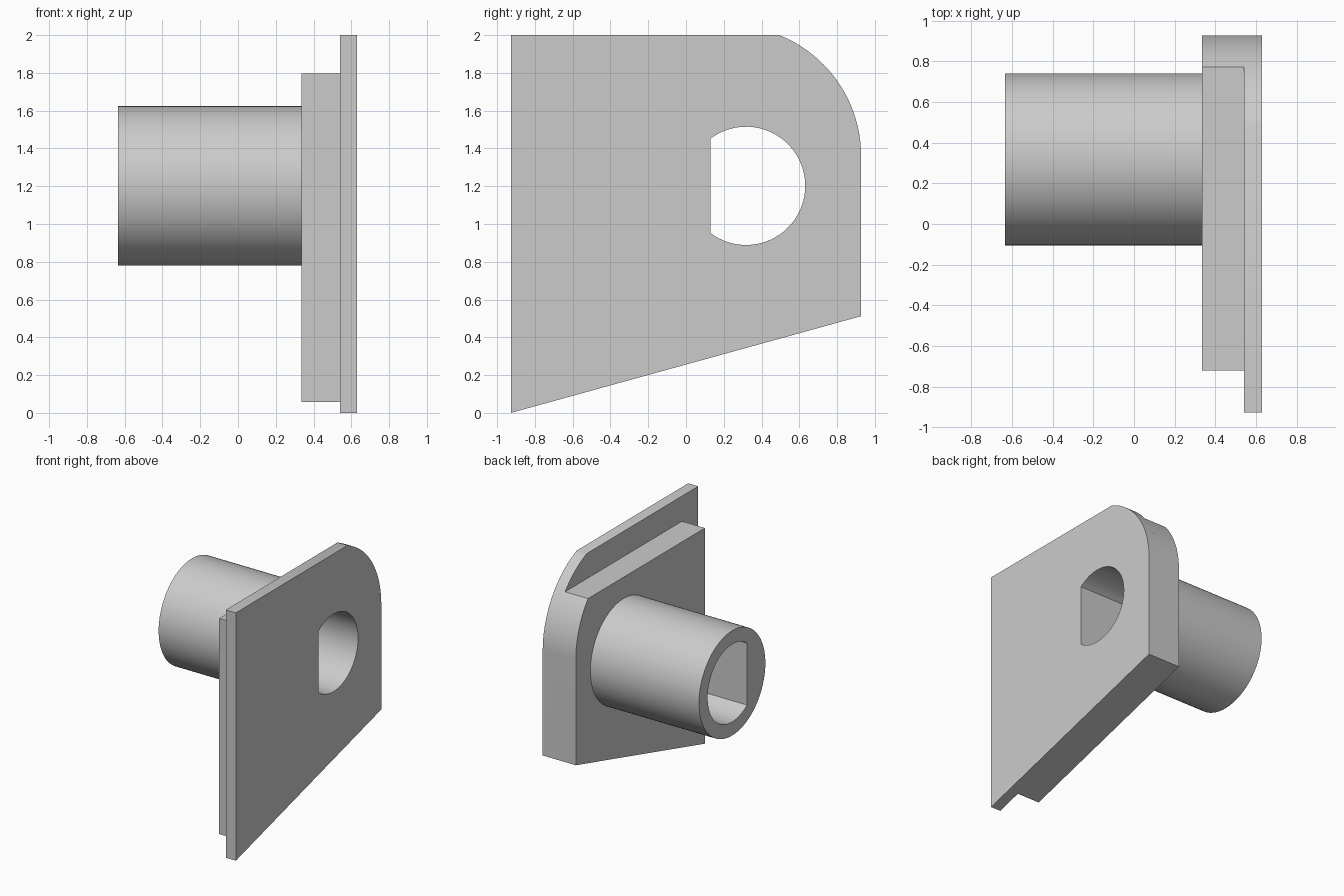
import bpy
import bmesh
from math import asin, acos, cos, sin, pi

cube = bpy.data.objects.get("Cube")
if cube:
    bpy.data.objects.remove(cube, do_unlink=True)

grey = bpy.data.materials.new("plain grey")
grey.use_nodes = True
color = (0.6, 0.6, 0.6, 1)
grey.diffuse_color = color
grey.node_tree.nodes["Principled BSDF"].inputs["Base Color"].default_value = color

# Shared dimensions
HALF_Y = 0.927
X_BACK, X_STEP, X_FACE, X_END = 0.335, 0.54, 0.63, -0.635
BORE_Y, BORE_Z = 0.318, 1.202


def arc(cy, cz, r, start, end, n):
    return [(cy + r * cos(start + (end - start) * i / n),
             cz + r * sin(start + (end - start) * i / n)) for i in range(n + 1)]


def extrude(name, profile, x0, x1):
    """Extrude a (y, z) profile along x."""
    bm = bmesh.new()
    face = bm.faces.new([bm.verts.new((x0, y, z)) for y, z in profile])
    new = bmesh.ops.extrude_face_region(bm, geom=[face])["geom"]
    bmesh.ops.translate(bm, vec=(x1 - x0, 0, 0),
                        verts=[v for v in new if isinstance(v, bmesh.types.BMVert)])
    bmesh.ops.recalc_face_normals(bm, faces=bm.faces)
    mesh = bpy.data.meshes.new(name)
    bm.to_mesh(mesh)
    bm.free()
    mesh.materials.append(grey)
    obj = bpy.data.objects.new(name, mesh)
    bpy.context.collection.objects.link(obj)
    return obj


def plate_profile(y_front, top):
    """Sloped bottom, straight front edge and one rounded upper corner."""
    r, cz = 0.689, 1.36
    bottom = 0.512 * (y_front + HALF_Y) / (2 * HALF_Y)
    corner = arc(HALF_Y - r, cz, r, 0, asin((top - cz) / r), 32)
    return [(y_front, bottom), (HALF_Y, 0.512)] + corner + [(y_front, top)]


# Flange, stepped backing plate and tube
parts = [
    extrude("flange_plate", plate_profile(-HALF_Y, 2.0), X_STEP, X_FACE),
    extrude("backing_plate", plate_profile(-0.72, 1.797), X_BACK, X_STEP),
    extrude("tube", arc(BORE_Y, BORE_Z, 0.423, 0, 2 * pi, 96)[:-1], X_END, X_BACK),
]

# D-shaped bore through every part
bore_r = 0.313
flat = acos((0.129 - BORE_Y) / bore_r)
cutter = extrude("bore_cutter", arc(BORE_Y, BORE_Z, bore_r, -flat, flat, 72), -1, 1)
cutter.hide_render = True

for part in parts:
    bpy.ops.object.select_all(action="DESELECT")
    part.select_set(True)
    bpy.context.view_layer.objects.active = part
    cut = part.modifiers.new("bore", "BOOLEAN")
    cut.operation = "DIFFERENCE"
    cut.solver = "EXACT"
    cut.object = cutter
    bpy.ops.object.modifier_apply(modifier=cut.name)
    bpy.ops.object.shade_smooth_by_angle(angle=pi / 7)

bpy.data.objects.remove(cutter, do_unlink=True)
